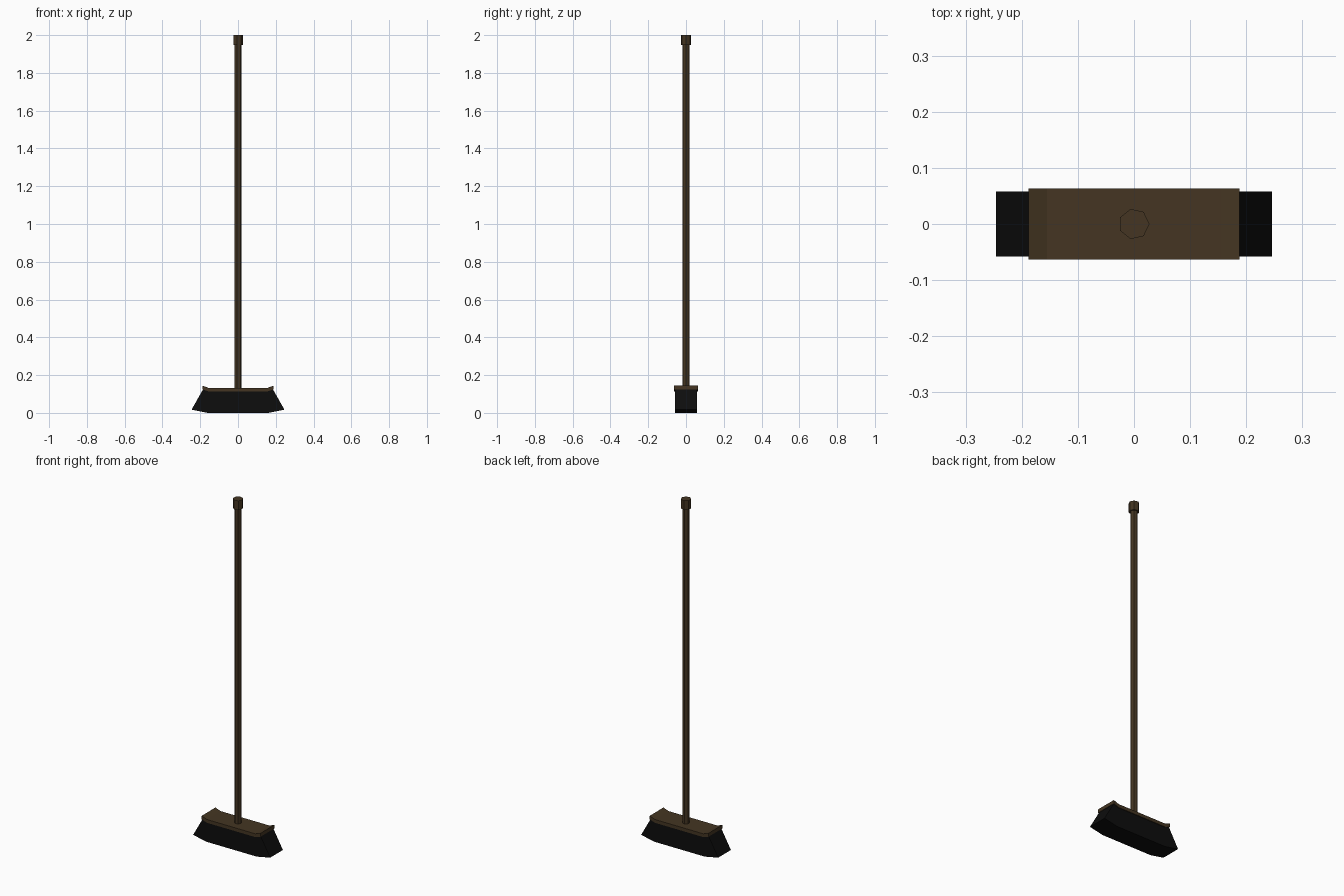
import bpy, bmesh, math

if "Cube" in bpy.data.objects:
    bpy.data.objects.remove(bpy.data.objects["Cube"])


def material(name, rgb):
    m = bpy.data.materials.new(name)
    m.diffuse_color = (*rgb, 1)
    m.use_nodes = True
    m.node_tree.nodes["Principled BSDF"].inputs["Base Color"].default_value = m.diffuse_color
    return m


wood = material("dark_wood", (0.058, 0.036, 0.016))
black = material("black_bristle", (0.004, 0.004, 0.004))


def finish(name, bm, mat):
    bmesh.ops.recalc_face_normals(bm, faces=bm.faces)
    me = bpy.data.meshes.new(name)
    bm.to_mesh(me)
    bm.free()
    me.materials.append(mat)
    bpy.context.collection.objects.link(bpy.data.objects.new(name, me))


def rod(name, radius, z0, z1, mat, sides=7):
    bm = bmesh.new()
    ring = [bm.verts.new((radius * math.cos(2 * math.pi * i / sides),
                          radius * math.sin(2 * math.pi * i / sides), z0))
            for i in range(sides)]
    base = bm.faces.new(ring)
    new = bmesh.ops.extrude_face_region(bm, geom=[base], use_keep_orig=True)["geom"]
    bmesh.ops.translate(bm, vec=(0, 0, z1 - z0),
                        verts=[g for g in new if isinstance(g, bmesh.types.BMVert)])
    finish(name, bm, mat)


def slab(name, top, bottom, half_depth, mat):
    """Strip of matching top and bottom (x, z) points, mirrored in x, given depth in y."""
    top = [(-x, z) for x, z in reversed(top)] + top
    bottom = [(-x, z) for x, z in reversed(bottom)] + bottom
    bm = bmesh.new()
    loops = [[bm.verts.new((x, y, z)) for x, z in (t, b) for y in (-half_depth, half_depth)]
             for t, b in zip(top, bottom)]
    for p, q in zip(loops, loops[1:]):
        for i, j in ((0, 1), (1, 3), (3, 2), (2, 0)):
            bm.faces.new((p[i], p[j], q[j], q[i]))
    for l in (loops[0], loops[-1]):
        bm.faces.new((l[0], l[1], l[3], l[2]))
    finish(name, bm, mat)


# Pole and its thicker end cap
rod("handle", 0.0195, 0.12, 1.96, wood)
rod("handle_cap", 0.0275, 1.947, 2.0, wood)

# Wooden head with upturned ends
slab("broom_head", [(0.155, 0.132), (0.188, 0.144)],
     [(0.155, 0.113), (0.188, 0.124)], 0.063, wood)

# Flared bristle block
slab("bristles", [(0.153, 0.115), (0.184, 0.126)],
     [(0.16, 0.0), (0.246, 0.017)], 0.058, black)
